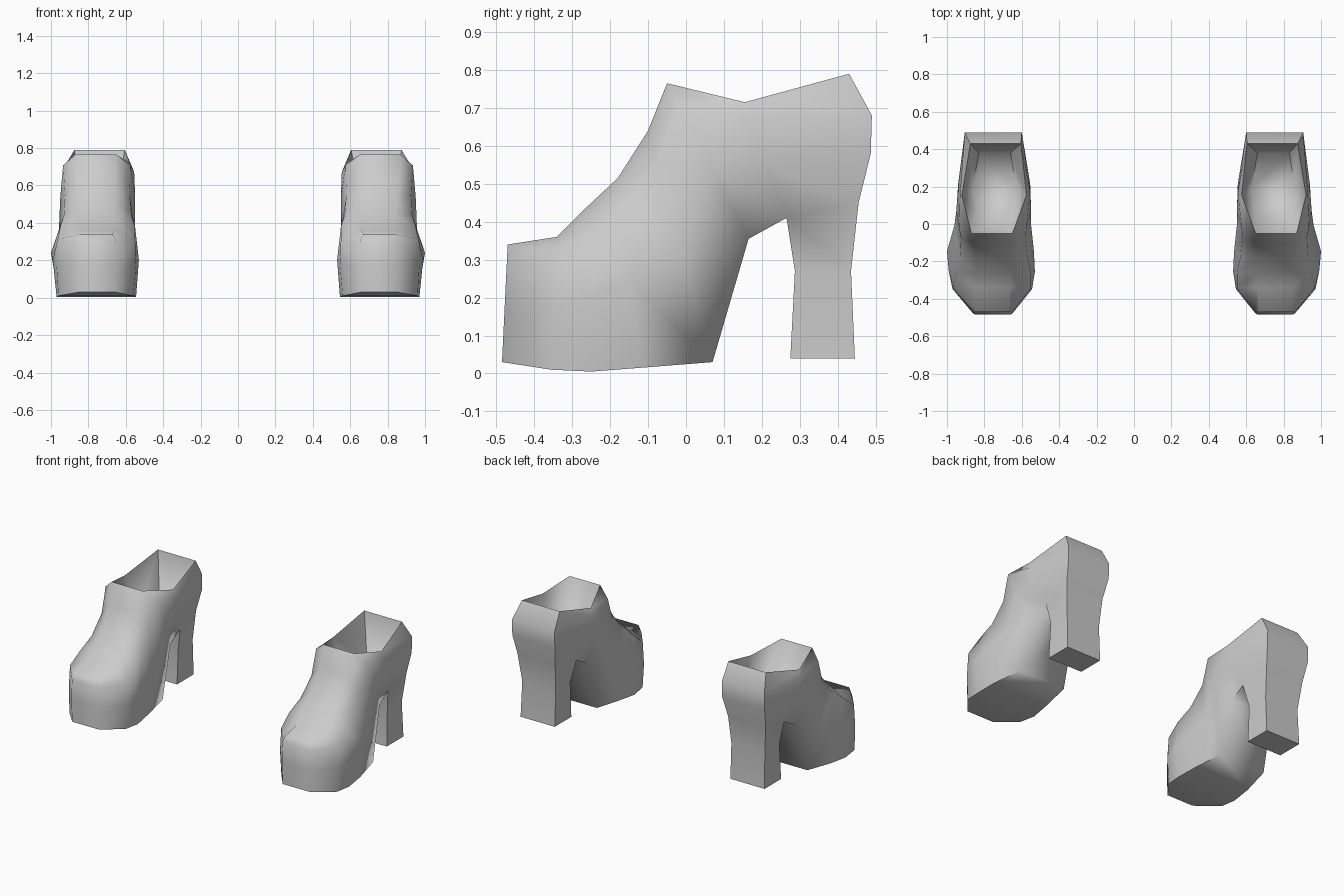
import bpy, bmesh
from mathutils import Vector

cube = bpy.data.objects.get("Cube")
if cube:
    bpy.data.objects.remove(cube, do_unlink=True)

mat = bpy.data.materials.new("soft grey leather")
mat.use_nodes = True
mat.diffuse_color = (0.6, 0.6, 0.6, 1)
mat.node_tree.nodes["Principled BSDF"].inputs["Base Color"].default_value = (0.6, 0.6, 0.6, 1)

# Slanted slices, toe to ankle: sole (y, z), top (y, z), then (inner x, outer x)
# at the sole, the side, the shoulder and the top
SLICES = [
    ((-.485, .03), (-.47, .34), (.66, .85), (.65, .86), (.65, .86), (.67, .84)),
    ((-.355, .01), (-.34, .36), (.56, .96), (.545, .97), (.55, .965), (.66, .85)),
    ((-.25, .005), (-.26, .44), (.545, .97), (.53, .99), (.55, .95), (.66, .84)),
    ((-.12, .015), (-.18, .515), (.56, .96), (.535, 1.0), (.57, .93), (.66, .85)),
    ((.07, .03), (-.10, .64), (.59, .92), (.55, .96), (.58, .925), (.66, .86)),
    ((.165, .355), (-.05, .765), (.60, .90), (.55, .95), (.575, .935), (.65, .87)),
    ((.265, .41), (.155, .715), (.60, .89), (.555, .94), (.555, .93), (.575, .92)),
]
LEVELS = (0, .45, .86, 1)


def ring(bm, points):
    """Closed slice from (y, z, inner x, outer x) levels, bottom to top."""
    inner = [bm.verts.new((xi, y, z)) for y, z, xi, xo in points]
    outer = [bm.verts.new((xo, y, z)) for y, z, xi, xo in points]
    return inner + outer[::-1]


def bridge(bm, a, b, skip=()):
    n = len(a)
    for i in range(n):
        if i not in skip:
            j = (i + 1) % n
            bm.faces.new((a[i], a[j], b[j], b[i]))


def build_boot(name, side):
    bm = bmesh.new()
    rings = []
    for sole, top, *widths in SLICES:
        pts = []
        for t, (xi, xo) in zip(LEVELS, widths):
            pts.append((sole[0] + t * (top[0] - sole[0]),
                        sole[1] + t * (top[1] - sole[1]), xi, xo))
        rings.append(ring(bm, pts))
    # Curved back of the ankle
    rings.append(ring(bm, [(.455, .45, .62, .89), (.487, .58, .60, .905),
                           (.49, .68, .60, .905), (.43, .79, .605, .875)]))

    # Outer shell: edge 3 is the top strip, edge 7 the underside
    for k in range(len(rings) - 1):
        skip = set()
        if k >= 5:
            skip.add(3)
        if k == 6:
            skip.add(7)
        bridge(bm, rings[k], rings[k + 1], skip)

    # Toe and back walls, closed in strips
    for r in (rings[0], rings[-1]):
        for i in range(3):
            bm.faces.new((r[i], r[i + 1], r[6 - i], r[7 - i]))

    # Block heel
    f, b = rings[6], rings[7]
    upper = [f[0], f[7], b[7], b[0]]
    for z, yf, yb, xi, xo in ((.27, .287, .435, .63, .87), (.04, .275, .445, .63, .875)):
        lower = [bm.verts.new(p) for p in
                 ((xi, yf, z), (xo, yf, z), (xo, yb, z), (xi, yb, z))]
        bridge(bm, upper, lower)
        upper = lower
    bm.faces.new(upper)

    # Hollow ankle opening
    f, m, b = rings[5], rings[6], rings[7]
    rim = [f[3], m[3], b[3], b[4], m[4], f[4]]
    floor = [bm.verts.new(p) for p in
             ((.67, .06, .52), (.63, .20, .47), (.66, .38, .50),
              (.83, .38, .50), (.86, .20, .47), (.84, .06, .52))]
    bridge(bm, rim, floor)
    bm.faces.new((floor[0], floor[1], floor[4], floor[5]))
    bm.faces.new((floor[1], floor[2], floor[3], floor[4]))

    for v in bm.verts:
        v.co.x *= side
    bmesh.ops.recalc_face_normals(bm, faces=bm.faces)
    mesh = bpy.data.meshes.new(name)
    bm.to_mesh(mesh)
    bm.free()
    mesh.materials.append(mat)
    obj = bpy.data.objects.new(name, mesh)
    bpy.context.collection.objects.link(obj)
    bpy.ops.object.select_all(action='DESELECT')
    obj.select_set(True)
    bpy.context.view_layer.objects.active = obj
    bpy.ops.object.shade_smooth_by_angle(angle=1.3)


build_boot("left_boot", 1)
build_boot("right_boot", -1)
